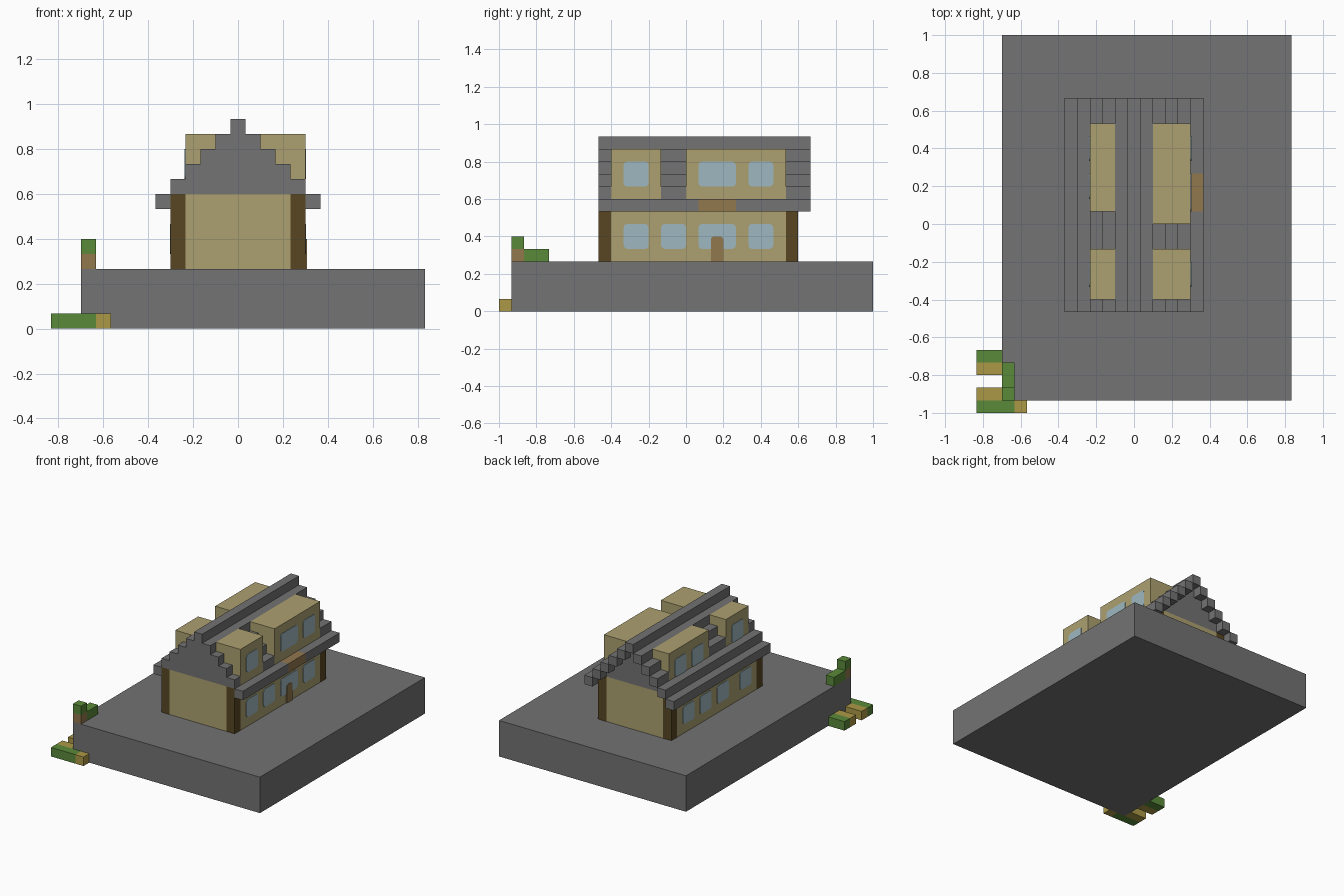
import bpy, bmesh, math
from mathutils import Vector

if "Cube" in bpy.data.objects:
    bpy.data.objects.remove(bpy.data.objects["Cube"], do_unlink=True)

U = 1 / 15  # one building block


def material(name, rgb):
    lin = [((c / 255 + 0.055) / 1.055) ** 2.4 for c in rgb] + [1]
    m = bpy.data.materials.new(name)
    m.use_nodes = True
    m.diffuse_color = lin
    bsdf = next(n for n in m.node_tree.nodes if n.type == 'BSDF_PRINCIPLED')
    bsdf.inputs["Base Color"].default_value = lin
    return m


stone = material("stone_grey", (115, 115, 115))
plaster = material("plaster_tan", (172, 160, 112))
timber = material("dark_timber", (88, 70, 34))
wood = material("light_wood", (146, 120, 78))
glass = material("window_blue", (158, 184, 192))
leaf = material("leaf_green", (90, 138, 58))
straw = material("straw_yellow", (172, 152, 70))


def finish(name, bm, mat):
    bmesh.ops.recalc_face_normals(bm, faces=bm.faces)
    mesh = bpy.data.meshes.new(name)
    bm.to_mesh(mesh)
    bm.free()
    mesh.materials.append(mat)
    obj = bpy.data.objects.new(name, mesh)
    bpy.context.collection.objects.link(obj)
    return obj


def blocks(name, mat, boxes):
    """Boxes given as (x0, x1, y0, y1, z0, z1) in block units."""
    bm = bmesh.new()
    for x0, x1, y0, y1, z0, z1 in boxes:
        low, high = Vector((x0, y0, z0)), Vector((x1, y1, z1))
        for v in bmesh.ops.create_cube(bm, size=1)["verts"]:
            v.co = ((low + high) / 2 + v.co * (high - low)) * U
    return finish(name, bm, mat)


def plate(name, mat, x, y0, y1, z0, z1, thick=0.06, r=0.3, round_base=True):
    """Thin rounded panel on a side wall at x, facing away from the centre."""
    bm = bmesh.new()
    pts = []
    corners = [(y1, z1), (y0, z1), (y0, z0), (y1, z0)]
    for i, (y, z) in enumerate(corners):
        if i > 1 and not round_base:
            pts.append((y, z))
            continue
        cy = y - r if y == y1 else y + r
        cz = z - r if z == z1 else z + r
        for step in range(4):
            a = math.pi / 2 * (i + step / 3)
            pts.append((cy + r * math.cos(a), cz + r * math.sin(a)))
    face = bm.faces.new([bm.verts.new((x * U, y * U, z * U)) for y, z in pts])
    out = bmesh.ops.extrude_face_region(bm, geom=[face])["geom"]
    shift = math.copysign(thick * U, x)
    for v in out:
        if isinstance(v, bmesh.types.BMVert):
            v.co.x += shift
    return finish(name, bm, mat)


# Plinth and house body
blocks("plinth", stone, [(-10.5, 12.5, -14, 15, 0, 4)])
blocks("walls", plaster, [(-3.5, 3.5, -7, 9, 4, 9), (-4.5, 4.5, -6, 8, 4, 9)])
blocks("corner_posts", timber,
       [(x, x + 1, y, y + 1, 4, 9) for x in (-4.5, 3.5) for y in (-7, 8)])

# Dormers, by side: outer distance and y spans
dormers = {1: (4.5, [(-6, -2), (0, 8)]), -1: (3.5, [(-6, -2), (1, 8)])}


def side_box(s, inner, outer, y0, y1, z0, z1):
    a, b = sorted((s * inner, s * outer))
    return (a, b, y0, y1, z0, z1)


# Stepped roof, interrupted where dormers stand
rows = [(-0.5, 0.5, -7, 10, 13, 14)]
for s, (reach, spans) in dormers.items():
    for k in range(5):
        outer, z = 5.5 - k, 8 + k
        cuts = []
        if s == 1 and k == 0:
            cuts = [(1, 4)]
        elif outer <= reach and outer > 2:
            cuts = spans
        start = -7
        for y0, y1 in cuts + [(10, 10)]:
            rows.append(side_box(s, outer - 1, outer, start, y0, z, z + 1))
            start = y1
    blocks("dormers_left" if s == 1 else "dormers_right", plaster,
           [side_box(s, 1.5, reach, y0, y1, 9, 13) for y0, y1 in spans])
blocks("stepped_roof", stone, rows)
blocks("gable_infill", stone,
       [(k - 4.5, 4.5 - k, -7, 9, 8 + k, 9 + k) for k in (1, 2, 3, 4)])
blocks("door_canopy", wood, [(4.5, 5.5, 1, 4, 8, 9)])

# Windows as (wall x, bottom z, y spans)
for x, z, spans in [
    (4.5, 5, [(-5, -3), (-2, 0), (1, 4), (5, 7)]),
    (4.5, 10, [(-5, -3), (1, 4), (5, 7)]),
    (-4.5, 5, [(-5, -3), (-1, 1), (2, 4), (5, 7)]),
    (-3.5, 10, [(-5, -3), (2, 4), (5, 7)]),
]:
    for y0, y1 in spans:
        plate("window", glass, x, y0, y1, z, z + 2)
plate("door", wood, 4.5, 2, 3, 4, 6, thick=0.12, r=0.25, round_base=False)

# Corner planting on and below the plinth
blocks("shrub_trunk", wood, [(-10.5, -9.5, -14, -13, 4, 5)])
blocks("shrub_leaves", leaf,
       [(-10.5, -9.5, -14, -13, 5, 6), (-10.5, -9.5, -13, -11, 4, 5)])
blocks("ground_hedges", leaf,
       [(-12.5, -10.5, -11, -10, 0, 1), (-12.5, -9.5, -15, -14, 0, 1)])
blocks("straw_beds", straw,
       [(-12.5, -10.5, -12, -11, 0, 1), (-12.5, -10.5, -14, -13, 0, 1),
        (-9.5, -8.5, -15, -14, 0, 1)])
